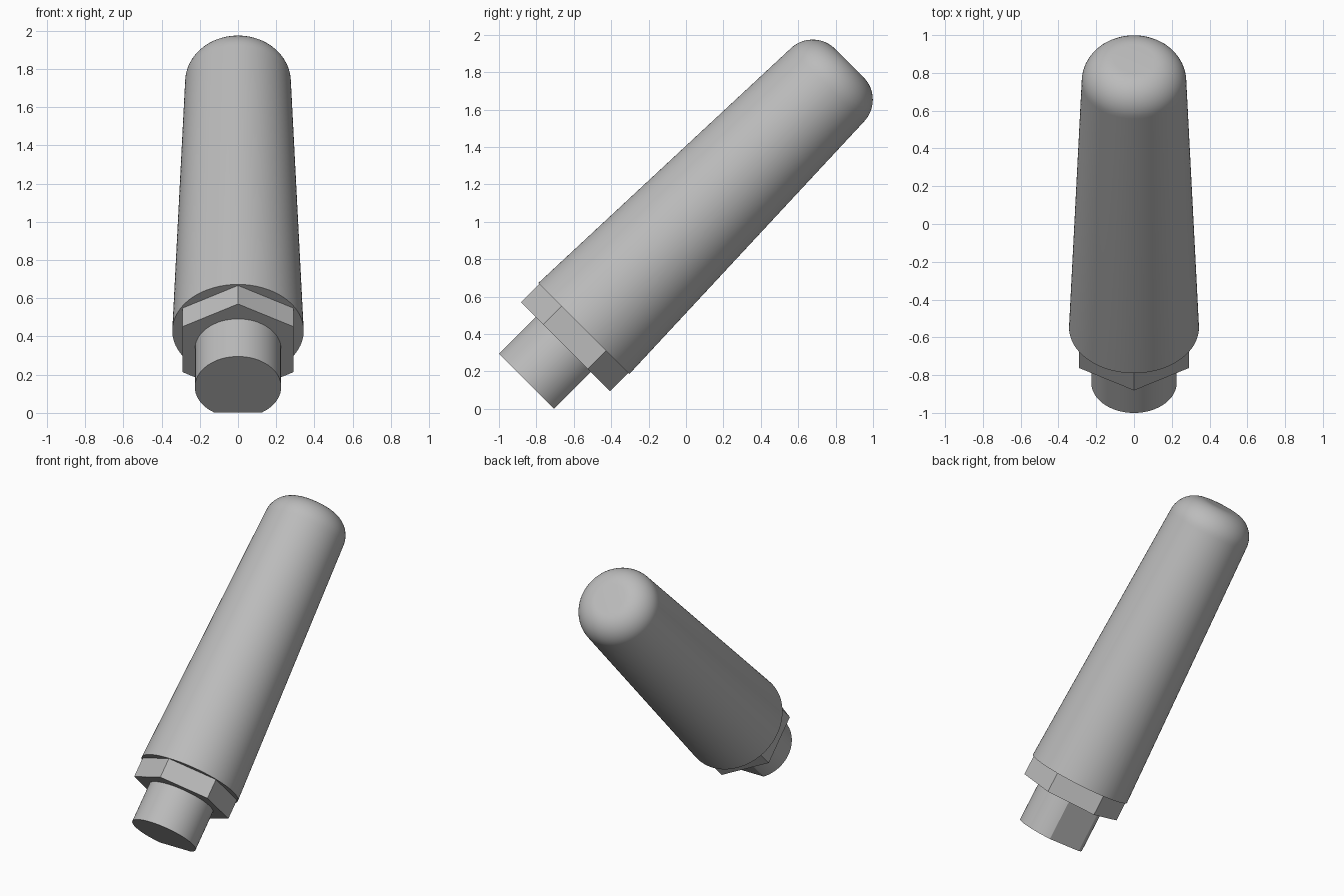
import bpy
import bmesh
from math import sin, cos, pi, radians
from mathutils import Matrix

cube = bpy.data.objects.get("Cube")
if cube:
    bpy.data.objects.remove(cube, do_unlink=True)

grey = bpy.data.materials.new("plain grey")
grey.use_nodes = True
colour = (0.5, 0.5, 0.5, 1)
grey.diffuse_color = colour
grey.node_tree.nodes["Principled BSDF"].inputs["Base Color"].default_value = colour

# Shared axis: local z leans back by 45 degrees, local +y is the underside
tilt = Matrix.Rotation(radians(-45), 4, "X") @ Matrix.Translation((0, -0.69, 0))


def lathe(name, profile, sides, start=0.0, flat=None, smooth=True):
    """Closed solid of revolution from (radius, height) pairs, optionally cut flat at +y."""
    bm = bmesh.new()
    rings = []
    for r, h in profile:
        angles = [start + 2 * pi * i / sides for i in range(sides)]
        rings.append([bm.verts.new((r * cos(a), r * sin(a), h)) for a in angles])
    for low, high in zip(rings, rings[1:]):
        for i in range(sides):
            j = (i + 1) % sides
            bm.faces.new((low[i], low[j], high[j], high[i]))
    bm.faces.new(rings[0][::-1])
    bm.faces.new(rings[-1])
    if flat:
        geom = bm.verts[:] + bm.edges[:] + bm.faces[:]
        cut = bmesh.ops.bisect_plane(bm, geom=geom, plane_co=(0, flat, 0),
                                     plane_no=(0, 1, 0), clear_outer=True)
        edges = [e for e in cut["geom_cut"] if isinstance(e, bmesh.types.BMEdge)]
        bmesh.ops.holes_fill(bm, edges=edges, sides=0)
    bmesh.ops.recalc_face_normals(bm, faces=bm.faces)
    mesh = bpy.data.meshes.new(name)
    bm.to_mesh(mesh)
    bm.free()
    mesh.materials.append(grey)
    obj = bpy.data.objects.new(name, mesh)
    bpy.context.collection.objects.link(obj)
    obj.matrix_world = tilt
    if smooth:
        bpy.ops.object.select_all(action="DESELECT")
        obj.select_set(True)
        bpy.context.view_layer.objects.active = obj
        bpy.ops.object.shade_smooth_by_angle(angle=radians(30))
    return obj


# Tapered body with a rounded tip
tip, fillet, tip_radius = 1.925, 0.17, 0.277
body = [(0.344, -0.083)]
for i in range(13):
    a = pi / 2 * i / 12
    body.append((tip_radius - fillet + fillet * cos(a), tip - fillet + fillet * sin(a)))
lathe("tapered_body", body, 96)

# Hexagonal nut, corners on the top and underside
lathe("hex_nut", [(0.336, -0.22), (0.336, -0.083)], 6, start=pi / 2, smooth=False)

# Short stem with a flat along the underside
lathe("stem", [(0.226, -0.4985), (0.226, -0.22)], 64, flat=0.19)
